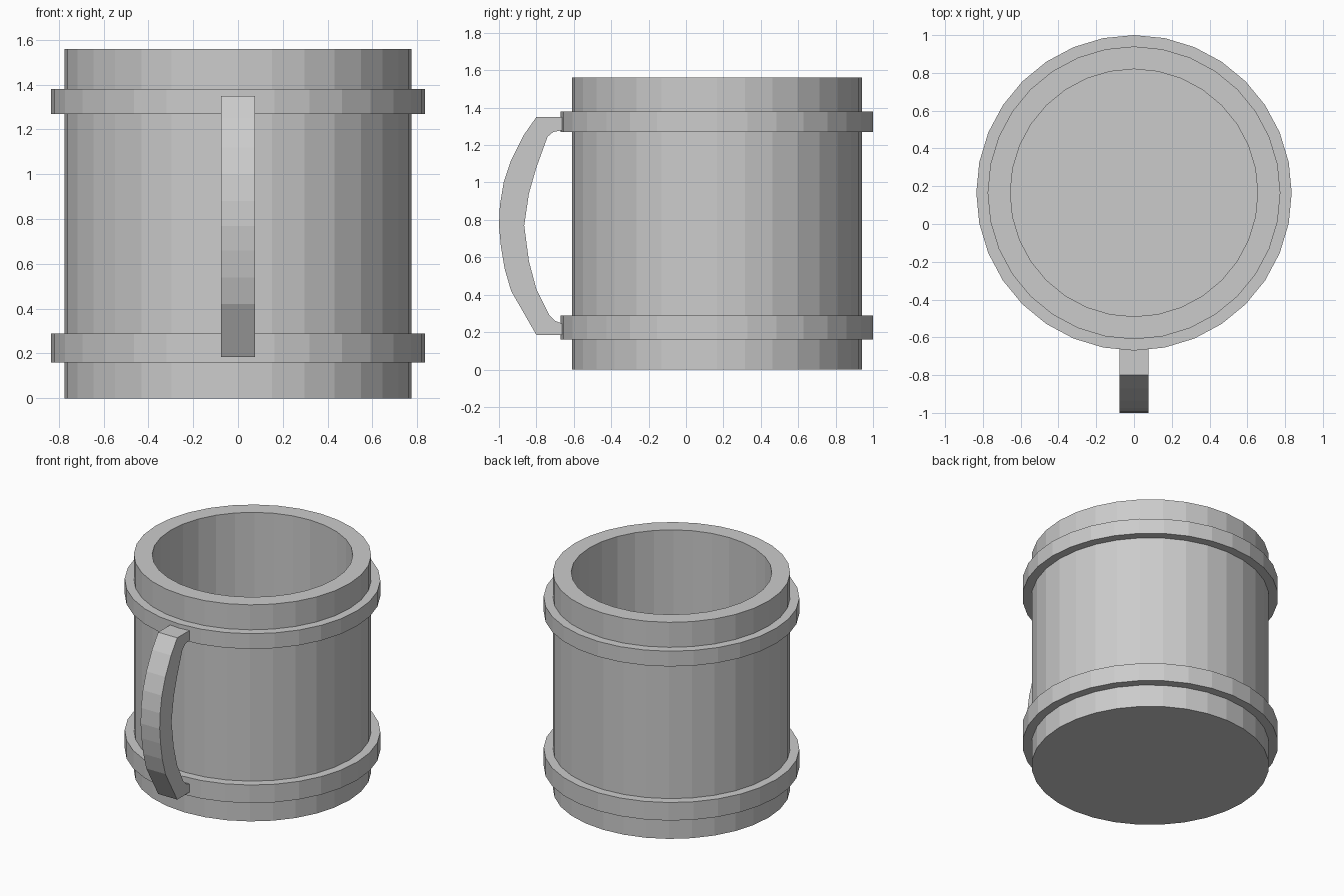
import bpy
import bmesh
import math

SIDES = 32
CENTRE_Y = 0.165

cube = bpy.data.objects.get("Cube")
if cube:
    bpy.data.objects.remove(cube, do_unlink=True)

# Single plain grey for the whole mug
grey = bpy.data.materials.new("plain grey")
grey.use_nodes = True
colour = (0.6, 0.6, 0.6, 1)
grey.diffuse_color = colour
grey.node_tree.nodes["Principled BSDF"].inputs["Base Color"].default_value = colour


def finish(name, bm):
    bmesh.ops.recalc_face_normals(bm, faces=bm.faces)
    mesh = bpy.data.meshes.new(name)
    bm.to_mesh(mesh)
    bm.free()
    mesh.materials.append(grey)
    obj = bpy.data.objects.new(name, mesh)
    bpy.context.collection.objects.link(obj)
    return obj


def lathe(name, profile, closed=False):
    """Turn (radius, z) points round the mug axis; open ends get flat caps."""
    bm = bmesh.new()
    rings = []
    for radius, z in profile:
        ring = []
        for i in range(SIDES):
            a = math.tau * i / SIDES
            ring.append(bm.verts.new((radius * math.cos(a), radius * math.sin(a), z)))
        rings.append(ring)
    pairs = list(zip(rings, rings[1:]))
    if closed:
        pairs.append((rings[-1], rings[0]))
    else:
        bm.faces.new(rings[0])
        bm.faces.new(rings[-1])
    for low, high in pairs:
        for i in range(SIDES):
            j = (i + 1) % SIDES
            bm.faces.new((low[i], low[j], high[j], high[i]))
    obj = finish(name, bm)
    obj.location.y = CENTRE_Y
    return obj


# Hollow cup: outer wall, rim, inner wall and floor
lathe("cup_body", [(0.775, 0), (0.775, 1.56), (0.655, 1.56), (0.655, 0.12)])

# Raised hoops
for name, low, high in (("lower_band", 0.16, 0.29), ("upper_band", 1.27, 1.38)):
    lathe(name, [(0.76, low), (0.835, low), (0.835, high), (0.76, high)], closed=True)

# Handle: outer and inner curve in the side plane, extruded across x
outer = [(-0.66, 1.35), (-0.80, 1.35), (-0.87, 1.25), (-0.935, 1.12),
         (-0.975, 1.0), (-0.995, 0.88), (-1.0, 0.77), (-0.99, 0.66),
         (-0.97, 0.54), (-0.935, 0.42), (-0.80, 0.185), (-0.66, 0.185)]
inner = [(-0.66, 0.245), (-0.70, 0.26), (-0.73, 0.29), (-0.80, 0.43),
         (-0.84, 0.58), (-0.865, 0.77), (-0.84, 0.94), (-0.80, 1.08),
         (-0.74, 1.245), (-0.71, 1.27), (-0.66, 1.28)]
HALF = 0.076
bm = bmesh.new()
side = bm.faces.new([bm.verts.new((-HALF, y, z)) for y, z in outer + inner])
result = bmesh.ops.extrude_face_region(bm, geom=[side], use_keep_orig=True)
moved = [v for v in result["geom"] if isinstance(v, bmesh.types.BMVert)]
bmesh.ops.translate(bm, verts=moved, vec=(2 * HALF, 0, 0))
finish("handle", bm)
